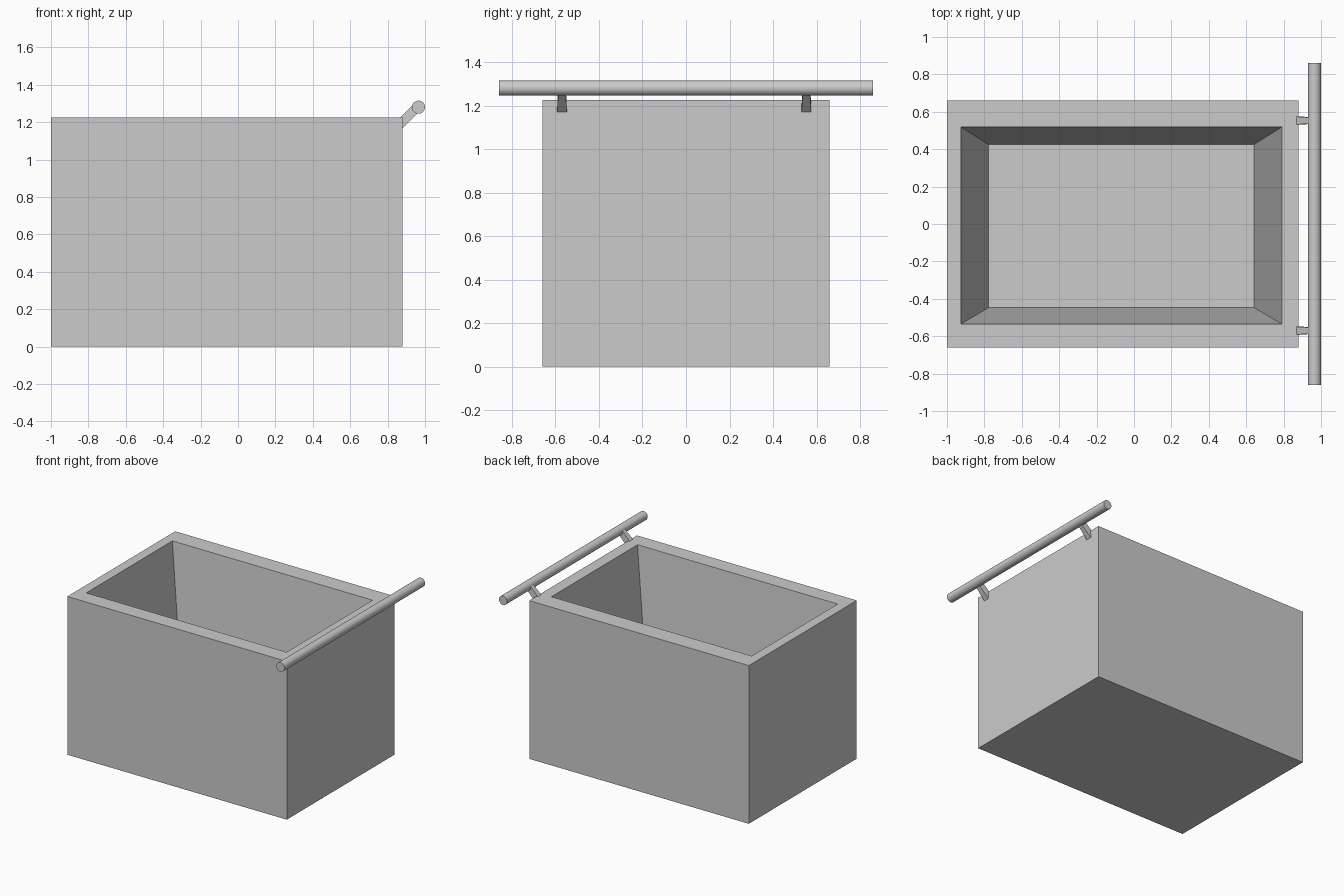
import bpy, bmesh, math
from mathutils import Matrix, Vector

if "Cube" in bpy.data.objects:
    bpy.data.objects.remove(bpy.data.objects["Cube"])


def make_object(name, bm):
    bmesh.ops.recalc_face_normals(bm, faces=bm.faces)
    mesh = bpy.data.meshes.new(name)
    bm.to_mesh(mesh)
    bm.free()
    obj = bpy.data.objects.new(name, mesh)
    bpy.context.collection.objects.link(obj)
    return obj


def rect(bm, x0, x1, y0, y1, z):
    return [bm.verts.new((x, y, z)) for x, y in ((x0, y0), (x1, y0), (x1, y1), (x0, y1))]


# Open bin: outer walls, flat rim, tapered cavity and floor
bm = bmesh.new()
rings = [rect(bm, -1.0, 0.88, -0.66, 0.66, 0.0),
         rect(bm, -1.0, 0.88, -0.66, 0.66, 1.225),
         rect(bm, -0.925, 0.79, -0.535, 0.518, 1.225),
         rect(bm, -0.777, 0.642, -0.447, 0.425, 0.11)]
for a, b in zip(rings, rings[1:]):
    for i in range(4):
        j = (i + 1) % 4
        bm.faces.new((a[i], a[j], b[j], b[i]))
bm.faces.new(rings[0])
bm.faces.new(rings[-1])
make_object("bin_body", bm)

# Round handle bar along the right edge
bar = Vector((0.965, 0, 1.28))
bpy.ops.mesh.primitive_cylinder_add(vertices=32, radius=0.035, depth=1.72,
                                    location=bar, rotation=(math.pi / 2, 0, 0))
bpy.context.object.name = "handle_bar"
bpy.ops.object.shade_smooth_by_angle()

# Slanted, slightly tapered brackets joining the bar to the rim
for name, y in (("front_bracket", -0.57), ("back_bracket", 0.553)):
    bm = bmesh.new()
    low = rect(bm, -0.024, 0.024, -0.023, 0.023, -0.15)
    high = rect(bm, -0.024, 0.024, -0.016, 0.016, 0.0)
    for i in range(4):
        j = (i + 1) % 4
        bm.faces.new((low[i], low[j], high[j], high[i]))
    bm.faces.new(low)
    bm.faces.new(high)
    place = Matrix.Translation((0.961, y, 1.284)) @ Matrix.Rotation(math.radians(45), 4, 'Y')
    bm.transform(place)
    make_object(name, bm)
